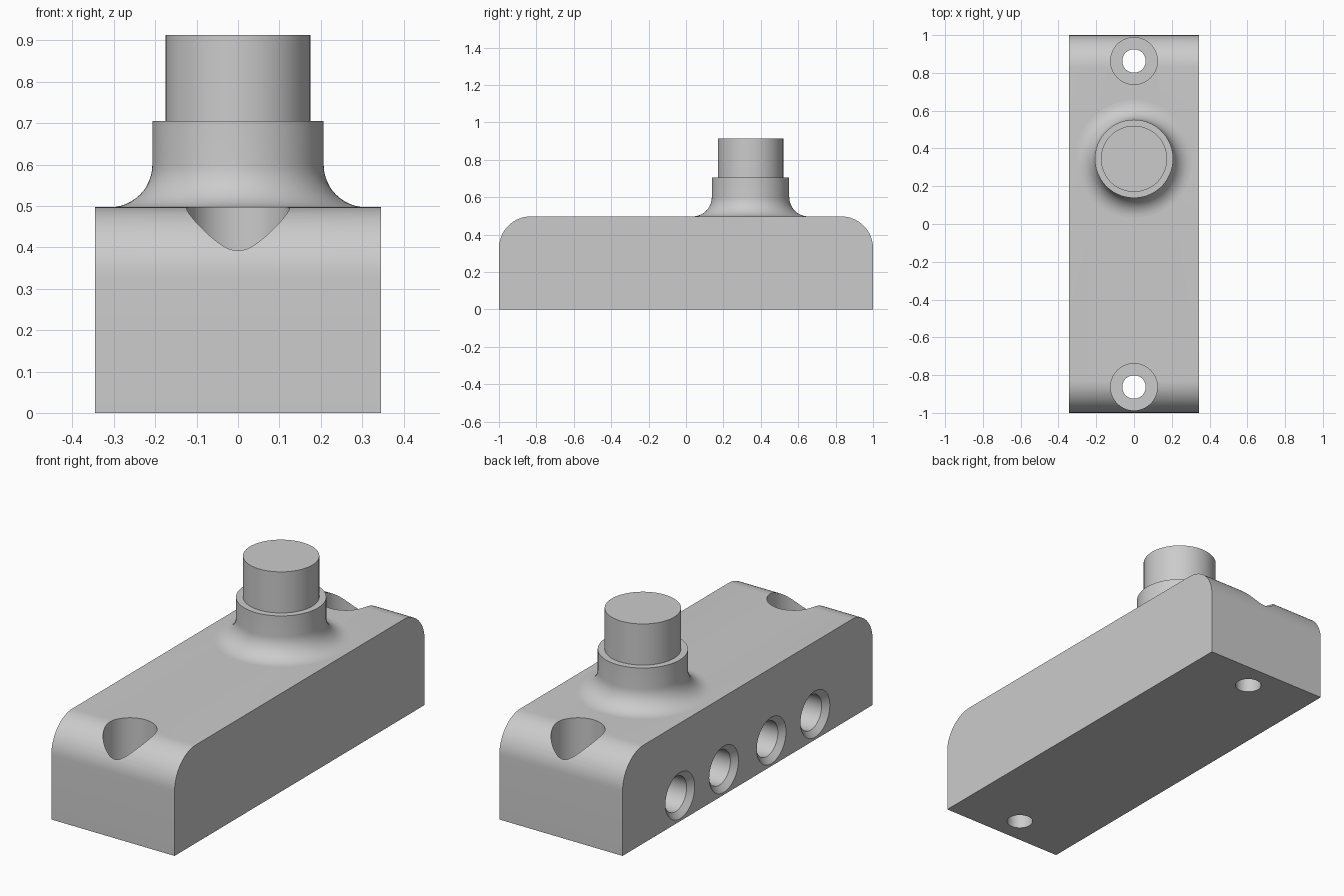
import bpy, bmesh, math
from mathutils import Matrix, Vector

if "Cube" in bpy.data.objects:
    bpy.data.objects.remove(bpy.data.objects["Cube"])

grey = bpy.data.materials.new("light grey")
grey.diffuse_color = (0.6, 0.6, 0.6, 1)
grey.use_nodes = True
grey.node_tree.nodes["Principled BSDF"].inputs["Base Color"].default_value = grey.diffuse_color


def make_object(name, bm):
    bmesh.ops.recalc_face_normals(bm, faces=bm.faces)
    mesh = bpy.data.meshes.new(name)
    bm.to_mesh(mesh)
    bm.free()
    mesh.materials.append(grey)
    obj = bpy.data.objects.new(name, mesh)
    bpy.context.collection.objects.link(obj)
    return obj


def lathe(name, profile, matrix=Matrix(), steps=96):
    """Spin a closed (radius, height) profile about the local z axis."""
    bm = bmesh.new()
    verts = [bm.verts.new((r, 0, z)) for r, z in profile]
    edges = [bm.edges.new(pair) for pair in zip(verts, verts[1:])]
    bmesh.ops.spin(bm, geom=verts + edges, cent=(0, 0, 0), axis=(0, 0, 1),
                   angle=math.tau, steps=steps)
    bmesh.ops.remove_doubles(bm, verts=bm.verts, dist=1e-4)
    bm.transform(matrix)
    return make_object(name, bm)


def smooth(obj):
    bpy.ops.object.select_all(action='DESELECT')
    obj.select_set(True)
    bpy.context.view_layer.objects.active = obj
    bpy.ops.object.shade_smooth_by_angle(angle=math.radians(25))


# Housing: side outline with rounded upper ends, extruded across the width
HALF_W, TOP, R = 0.345, 0.497, 0.17
outline = [(-1, 0), (1, 0)]
for centre, start in ((1 - R, 0), (R - 1, 90)):
    for i in range(17):
        a = math.radians(start + 90 * i / 16)
        outline.append((centre + R * math.cos(a), TOP - R + R * math.sin(a)))
bm = bmesh.new()
face = bm.faces.new([bm.verts.new((-HALF_W, y, z)) for y, z in outline])
ext = bmesh.ops.extrude_face_region(bm, geom=[face])
bmesh.ops.translate(bm, vec=(2 * HALF_W, 0, 0),
                    verts=[v for v in ext["geom"] if isinstance(v, bmesh.types.BMVert)])
housing = make_object("housing", bm)

# Cutters: counterbored mounting holes and countersunk side ports
cutters = []
for y in (-0.863, 0.863):
    cutters.append(lathe("mounting_hole_cutter",
                         [(0, -0.1), (0.062, -0.1), (0.062, 0.2), (0.124, 0.2),
                          (0.124, 0.6), (0, 0.6)],
                         Matrix.Translation((0, y, 0)), 64))
for y in (-0.54, -0.19, 0.19, 0.54):
    cutters.append(lathe("side_port_cutter",
                         [(0, -0.05), (0.117, -0.05), (0.117, 0), (0.088, 0.025),
                          (0.088, 0.2), (0, 0.2)],
                         Matrix.Translation((-HALF_W, y, 0.13))
                         @ Matrix.Rotation(math.pi / 2, 4, 'Y'), 64))
for cutter in cutters:
    cutter.hide_render = True
    cutter.hide_set(True)
    mod = housing.modifiers.new("cut", 'BOOLEAN')
    mod.object = cutter
    mod.solver = 'EXACT'

# Bake the cuts and drop the cutters
depsgraph = bpy.context.evaluated_depsgraph_get()
housing.data = bpy.data.meshes.new_from_object(housing.evaluated_get(depsgraph))
housing.modifiers.clear()
for cutter in cutters:
    bpy.data.objects.remove(cutter)
smooth(housing)

# Round boss: flared foot, collar and narrower plug
FILLET = 0.103
flare = [(0.31 - FILLET * math.sin(a), 0.6 - FILLET * math.cos(a))
         for a in (math.radians(90 * i / 12) for i in range(13))]
boss = lathe("boss", [(0, 0.48), (0.31, 0.48)] + flare +
             [(0.207, 0.705), (0.175, 0.705), (0.175, 0.913), (0, 0.913)],
             Matrix.Translation((0, 0.345, 0)))
smooth(boss)
